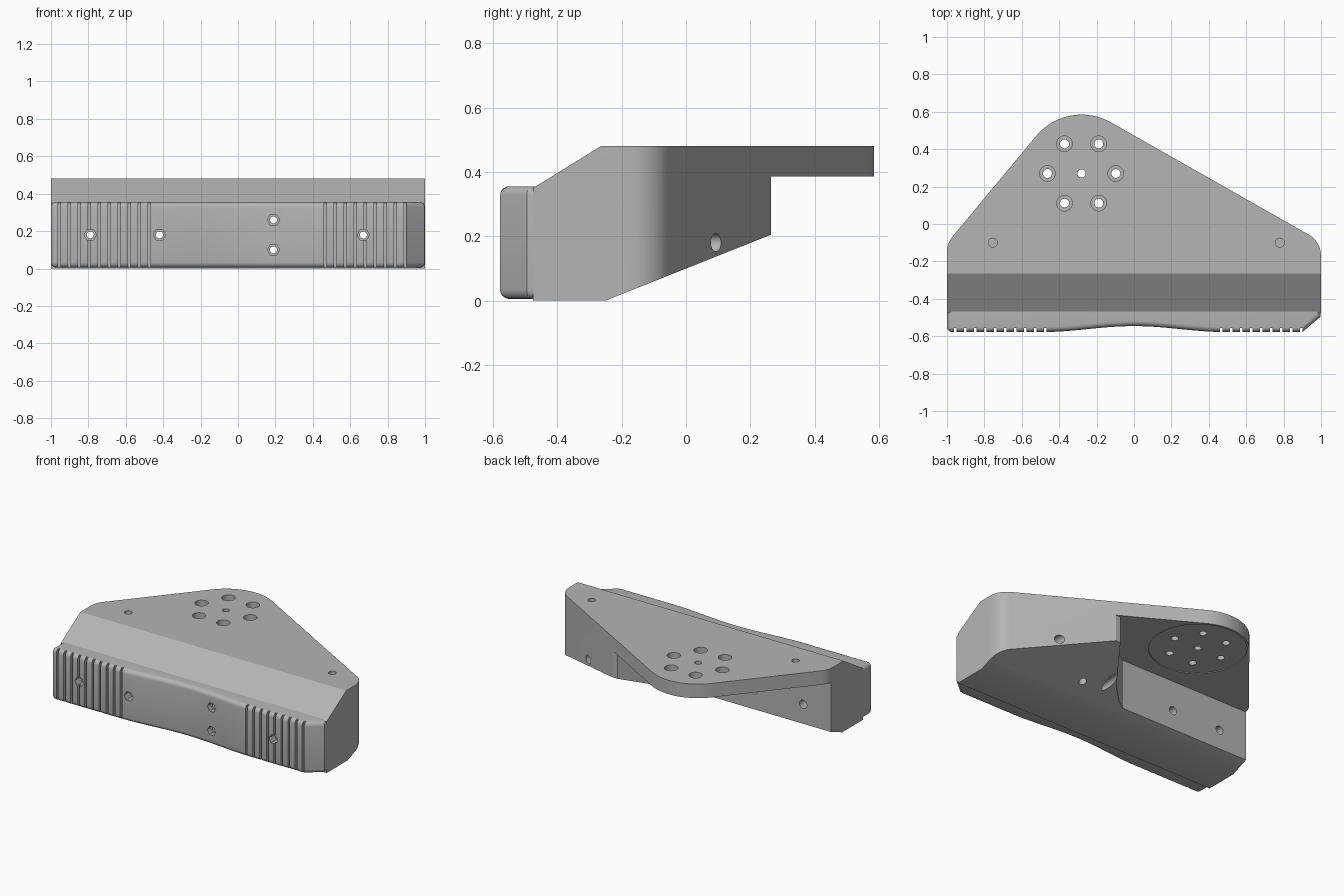
import bpy, bmesh, math
from mathutils import Matrix

cube = bpy.data.objects.get("Cube")
if cube:
    bpy.data.objects.remove(cube, do_unlink=True)

grey = bpy.data.materials.new("plain grey")
grey.use_nodes = True
GREY = (0.46, 0.46, 0.46, 1)
grey.diffuse_color = GREY
grey.node_tree.nodes["Principled BSDF"].inputs["Base Color"].default_value = GREY


def add_object(name, bm):
    bmesh.ops.recalc_face_normals(bm, faces=bm.faces)
    mesh = bpy.data.meshes.new(name)
    bm.to_mesh(mesh)
    bm.free()
    mesh.materials.append(grey)
    obj = bpy.data.objects.new(name, mesh)
    bpy.context.collection.objects.link(obj)
    return obj


def prism_bm(pts, place, lo, hi):
    """Closed outline swept from lo to hi; place maps (u, v, t) to xyz."""
    bm = bmesh.new()
    rings = [[bm.verts.new(place(u, v, t)) for u, v in pts] for t in (lo, hi)]
    bm.faces.new(rings[0])
    bm.faces.new(rings[1])
    for i in range(len(pts)):
        j = (i + 1) % len(pts)
        bm.faces.new((rings[0][i], rings[0][j], rings[1][j], rings[1][i]))
    return bm


def along_z(u, v, t):
    return (u, v, t)


def along_y(u, v, t):
    return (u, t, v)


def along_x(u, v, t):
    return (t, u, v)


def circle(cx, cy, r, n=24):
    return [(cx + r * math.cos(2 * math.pi * i / n),
             cy + r * math.sin(2 * math.pi * i / n)) for i in range(n)]


def arc(cx, cy, r, start, end, n=10):
    return [(cx + r * math.cos(math.radians(start + (end - start) * i / n)),
             cy + r * math.sin(math.radians(start + (end - start) * i / n)))
            for i in range(n + 1)]


def boolean(target, pts, place, lo, hi, op="DIFFERENCE"):
    cutter = add_object("cutter", prism_bm(pts, place, lo, hi))
    cutter.hide_render = True
    mod = target.modifiers.new("cut", "BOOLEAN")
    mod.object, mod.operation, mod.solver = cutter, op, "EXACT"
    bpy.context.view_layer.objects.active = target
    bpy.ops.object.modifier_apply(modifier=mod.name)
    mesh = cutter.data
    bpy.data.objects.remove(cutter, do_unlink=True)
    bpy.data.meshes.remove(mesh)


def smooth(obj):
    bpy.ops.object.select_all(action="DESELECT")
    obj.select_set(True)
    bpy.context.view_layer.objects.active = obj
    bpy.ops.object.shade_smooth_by_angle(angle=math.radians(28))


HUB = (-0.28, 0.27)

# Bracket body: rounded triangular plan trimmed by the side profile
plan = [(-1, -0.475), (1, -0.475)]
plan += arc(0.87, -0.17, 0.13, 0, 60)
plan += arc(*HUB, 0.315, 60, 140, 20)
plan += arc(-0.87, -0.15, 0.13, 140, 180)
bracket = add_object("bracket_body", prism_bm(plan, along_z, -0.1, 0.6))
profile = [(-0.6, 0), (-0.25, 0), (0.265, 0.205), (0.265, 0.385), (0.7, 0.385),
           (0.7, 0.48), (-0.265, 0.48), (-0.475, 0.35), (-0.6, 0.27)]
boolean(bracket, profile, along_x, -1.2, 1.2, "INTERSECT")

# Pocket under the plate with a curved inner wall
pocket = [(-1.2, -0.13), (-0.02, -0.13), (0.04, -0.095), (0.1, -0.04), (0.16, 0.03),
          (0.24, 0.14), (0.33, 0.265), (0.33, 0.8), (-1.2, 0.8)]
boolean(bracket, pocket, along_z, -0.2, 0.385)

# Shallow round seat below the plate, bolt circle and hub hole
boolean(bracket, circle(*HUB, 0.3, 64), along_z, 0.37, 0.39)
for k in range(6):
    a = math.radians(60 * k)
    x, y = HUB[0] + 0.183 * math.cos(a), HUB[1] + 0.183 * math.sin(a)
    boolean(bracket, circle(x, y, 0.042), along_z, 0.435, 0.6)
    boolean(bracket, circle(x, y, 0.024), along_z, 0.3, 0.5)
boolean(bracket, circle(*HUB, 0.022), along_z, 0.3, 0.6)

# Blind holes near the plate corners and one in the sloped underside
for x in (-0.755, 0.78):
    boolean(bracket, circle(x, -0.1, 0.024), along_z, 0.42, 0.6)
boolean(bracket, circle(0.35, -0.07, 0.024), along_z, -0.1, 0.2)

# Front pad with a shallow waist and one chamfered end
front = []
for i in range(33):
    x = -0.5 + i / 32
    front.append((x, -0.562 + 0.016 * math.cos(2 * math.pi * x) - 0.0))
front = [(x, y) for x, y in front]
pad_plan = [(-1, -0.46), (-1, -0.578)] + front + [(0.9, -0.578), (0.998, -0.495), (0.998, -0.46)]
pad_bm = prism_bm(pad_plan, along_z, 0.005, 0.355)
bmesh.ops.recalc_face_normals(pad_bm, faces=pad_bm.faces)
edges = [e for e in pad_bm.edges
         if min(v.co.y for v in e.verts) < -0.47
         and e.calc_face_angle(0) > math.radians(60)]
bmesh.ops.bevel(pad_bm, geom=edges, offset=0.028, segments=5, profile=0.5,
                affect="EDGES", clamp_overlap=False)
pad = add_object("front_pad", pad_bm)

# Vertical grip grooves at both ends
grooves = [-0.955 + 0.0533 * i for i in range(10)] + [0.467 + 0.0533 * i for i in range(9)]
for x in grooves:
    slot = [(x - 0.007, -0.7), (x + 0.007, -0.7), (x + 0.007, -0.556), (x - 0.007, -0.556)]
    boolean(pad, slot, along_z, -0.1, 0.5)

# Front bolt holes with hexagonal recesses
for x, z in ((-0.79, 0.18), (-0.42, 0.18), (0.19, 0.26), (0.19, 0.1), (0.67, 0.18)):
    boolean(pad, circle(x, z, 0.033, 6), along_y, -0.7, -0.52)
    boolean(pad, circle(x, z, 0.019), along_y, -0.7, -0.3)
    boolean(bracket, circle(x, z, 0.028), along_y, -0.7, 0.7)

for part in (bracket, pad):
    smooth(part)
